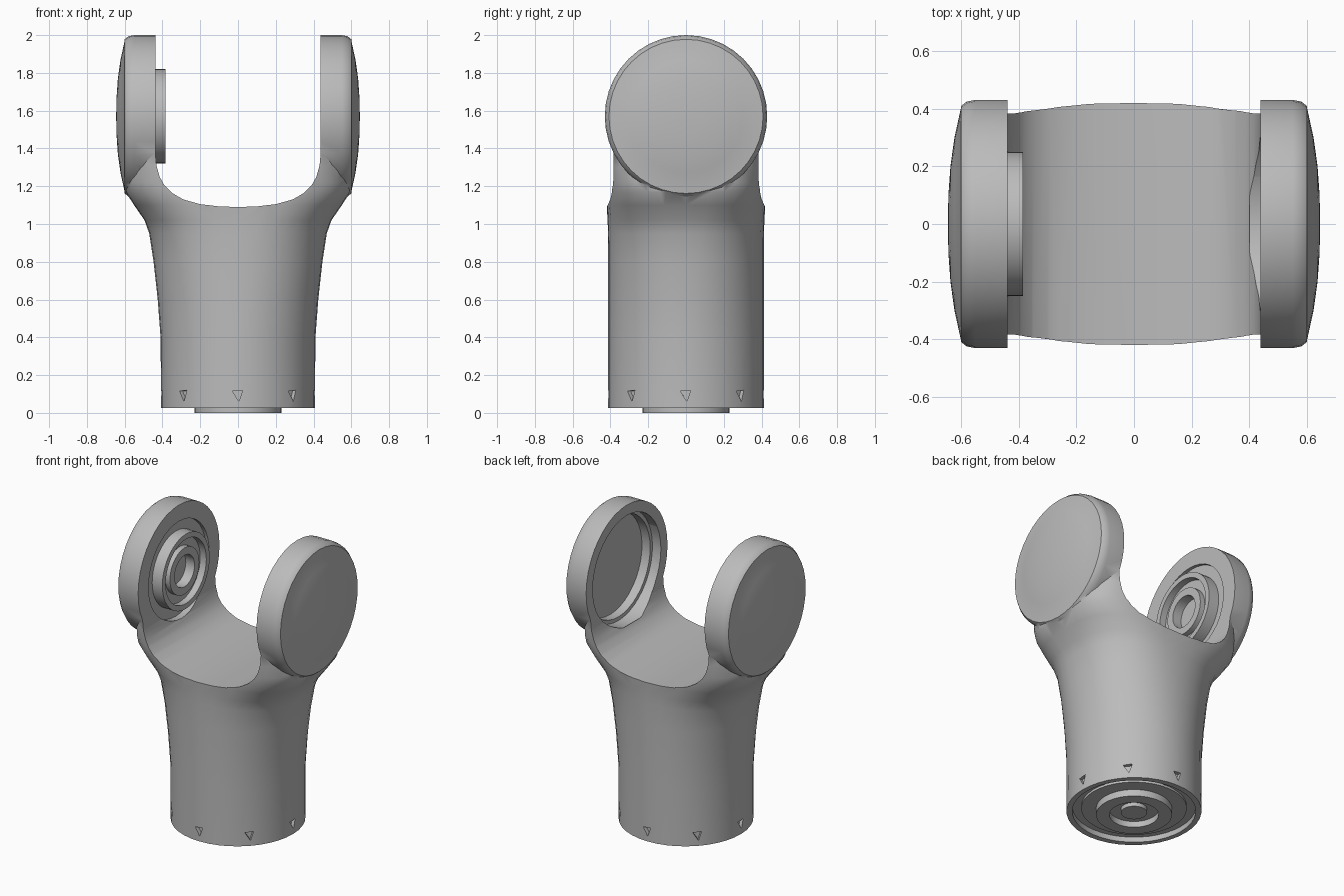
import bpy, bmesh, math
from mathutils import Matrix, Vector

cube = bpy.data.objects.get("Cube")
if cube:
    bpy.data.objects.remove(cube, do_unlink=True)

grey = bpy.data.materials.new("satin_grey")
grey.use_nodes = True
grey.diffuse_color = (0.5, 0.5, 0.5, 1)
grey.node_tree.nodes["Principled BSDF"].inputs["Base Color"].default_value = (0.5, 0.5, 0.5, 1)

SEG = 40
EAR_Z = 1.57
TAU = math.tau


def make(name, bm):
    bmesh.ops.remove_doubles(bm, verts=bm.verts, dist=1e-5)
    bmesh.ops.recalc_face_normals(bm, faces=bm.faces)
    mesh = bpy.data.meshes.new(name)
    bm.to_mesh(mesh)
    bm.free()
    mesh.materials.append(grey)
    obj = bpy.data.objects.new(name, mesh)
    bpy.context.collection.objects.link(obj)
    return obj


def skin(name, rings):
    """Closed solid through a list of vertex rings."""
    bm = bmesh.new()
    loops = [[bm.verts.new(p) for p in ring] for ring in rings]
    n = len(loops[0])
    for a, b in zip(loops, loops[1:]):
        for i in range(n):
            j = (i + 1) % n
            bm.faces.new((a[i], a[j], b[j], b[i]))
    bm.faces.new(loops[0])
    bm.faces.new(loops[-1])
    return make(name, bm)


def lathe(name, profile, axis="X", seg=SEG):
    """Revolve (radius, distance) pairs about the ear axis or the vertical axis."""
    rings = []
    for r, d in profile:
        r = max(r, 0.002)
        circle = [(r * math.cos(TAU * i / seg), r * math.sin(TAU * i / seg)) for i in range(seg)]
        rings.append([(d, u, EAR_Z + v) if axis == "X" else (u, v, d) for u, v in circle])
    return skin(name, rings)


def combine(target, tool, operation):
    mod = target.modifiers.new("combine", "BOOLEAN")
    mod.operation, mod.solver, mod.object = operation, "EXACT", tool
    bpy.context.view_layer.objects.active = target
    bpy.ops.object.modifier_apply(modifier=mod.name)
    bpy.data.objects.remove(tool, do_unlink=True)


def section(z, a, b, power):
    """Rounded cross-section, from round to nearly square."""
    ring = []
    for i in range(SEG):
        c, s = math.cos(TAU * i / SEG), math.sin(TAU * i / SEG)
        ring.append((a * math.copysign(abs(c) ** (2 / power), c),
                     b * math.copysign(abs(s) ** (2 / power), s), z))
    return ring


# Flared tube that spreads into the two ears
body = skin("fork_body", [section(*s) for s in (
    (0.025, 0.407, 0.412, 2), (0.4, 0.41, 0.412, 2), (0.6, 0.425, 0.412, 2.05),
    (0.8, 0.447, 0.412, 2.15), (0.95, 0.47, 0.413, 2.3), (1.02, 0.495, 0.415, 2.5),
    (1.1, 0.55, 0.42, 2.9), (1.17, 0.595, 0.418, 3.3), (1.22, 0.6, 0.418, 3.5),
    (1.3, 0.592, 0.424, 3.7), (1.4, 0.58, 0.425, 4), (1.5, 0.56, 0.427, 4),
    (EAR_Z, 0.53, 0.428, 4))])

# U-shaped slot between the ears
half = [(0, 1.09), (0.1, 1.093), (0.2, 1.105), (0.29, 1.13), (0.35, 1.165),
        (0.39, 1.205), (0.415, 1.25), (0.432, 1.31), (0.438, 1.38), (0.438, 2.2)]
outline = half + [(-x, z) for x, z in reversed(half[1:])]
slot = skin("slot_cutter", [[(x, y, z) for x, z in outline] for y in (-1, 1)])
combine(body, slot, "DIFFERENCE")

# Round ears with domed outer caps
for side in (1, -1):
    ear = lathe("ear", [(r, side * d) for r, d in (
        (0, 0.438), (0.43, 0.438), (0.43, 0.55), (0.424, 0.58), (0.408, 0.6), (0.4, 0.6),
        (0.3, 0.622), (0.2, 0.636), (0.1, 0.643), (0, 0.645))])
    combine(body, ear, "UNION")

# Stepped pocket in the left ear, shallow seat in the right ear
combine(body, lathe("pocket_cutter", [(0, 0.4), (0.36, 0.4), (0.36, 0.5), (0.335, 0.5),
                                      (0.335, 0.56), (0, 0.56)]), "DIFFERENCE")
combine(body, lathe("seat_cutter", [(0, -0.4), (0.32, -0.4), (0.32, -0.46), (0, -0.46)]), "DIFFERENCE")

# Recessed base and the ring of small triangular notches
combine(body, lathe("base_cutter", [(0, -0.1), (0.375, -0.1), (0.375, 0.06), (0.32, 0.06),
                                    (0.32, 0.045), (0, 0.045)], "Z"), "DIFFERENCE")
for i in range(8):
    turn = Matrix.Rotation(TAU * i / 8, 3, "Z")
    tri = ((-0.03, 0.115), (0.025, 0.12), (0.005, 0.06))
    notch = skin("notch_cutter", [[turn @ Vector((x, y, z)) for y, z in tri] for x in (0.385, 0.5)])
    combine(body, notch, "DIFFERENCE")

# Ring bearing on the right ear
bearing = lathe("ear_bearing", [(0, -0.48), (0.25, -0.48), (0.25, -0.385), (0.215, -0.385),
                                (0.215, -0.43), (0.155, -0.43), (0.155, -0.395), (0.105, -0.395),
                                (0.105, -0.46), (0, -0.46)])

# Stepped coupling under the base
coupling = lathe("base_coupling", [(0, 0.08), (0.23, 0.08), (0.23, 0), (0.15, 0), (0.15, 0.04),
                                   (0.08, 0.04), (0.08, 0.015), (0, 0.015)], "Z")

for obj in (body, bearing, coupling):
    bpy.ops.object.select_all(action="DESELECT")
    obj.select_set(True)
    bpy.context.view_layer.objects.active = obj
    bpy.ops.object.shade_smooth_by_angle(angle=math.radians(35))
